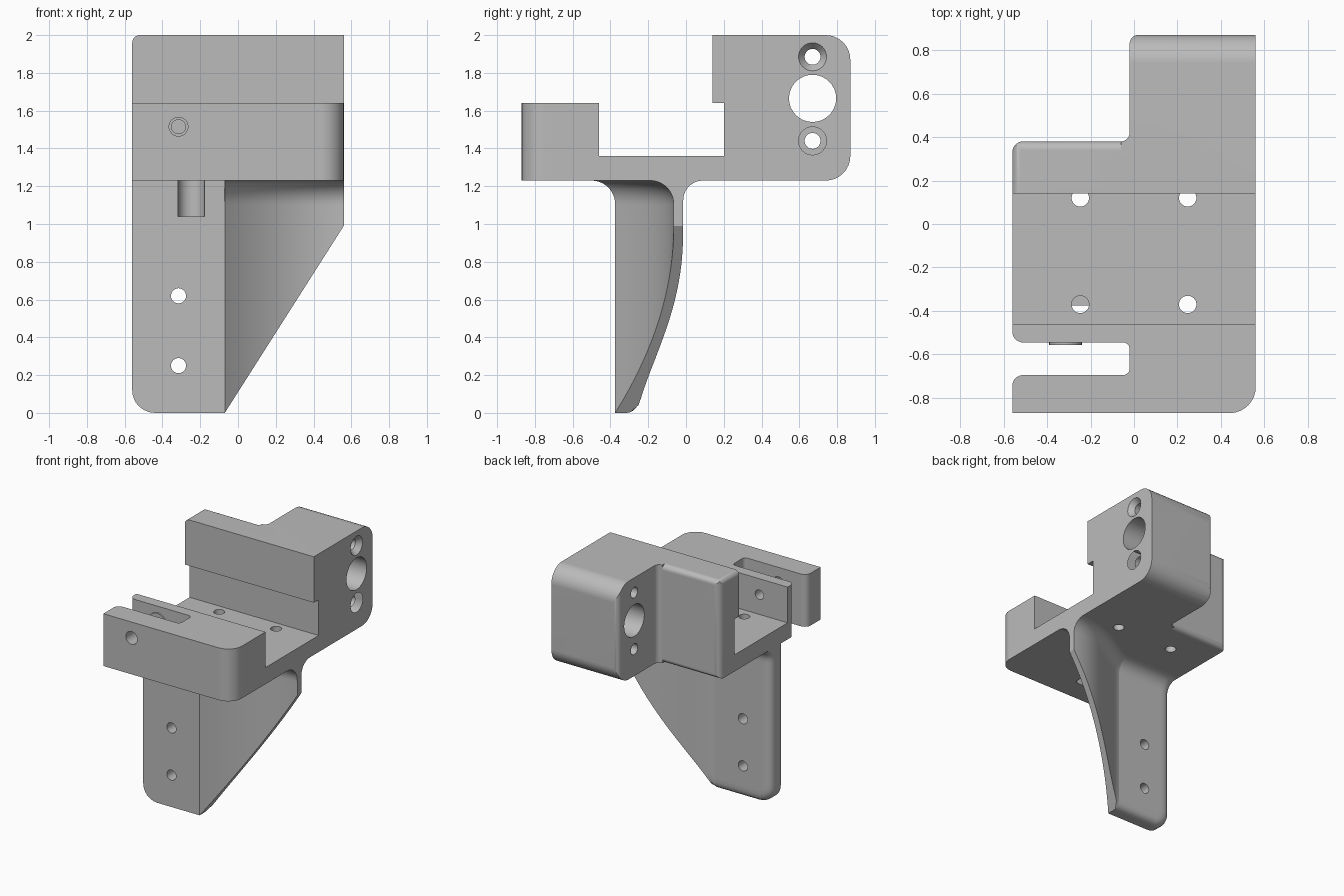
import bpy, bmesh, math
from mathutils import Vector, Matrix

cube = bpy.data.objects.get("Cube")
if cube:
    bpy.data.objects.remove(cube, do_unlink=True)

grey = bpy.data.materials.new("plain_grey")
grey.use_nodes = True
grey.diffuse_color = (0.5, 0.5, 0.5, 1)
grey.node_tree.nodes["Principled BSDF"].inputs["Base Color"].default_value = (0.5, 0.5, 0.5, 1)


def finish(bm, name):
    bmesh.ops.recalc_face_normals(bm, faces=bm.faces)
    mesh = bpy.data.meshes.new(name)
    bm.to_mesh(mesh)
    bm.free()
    mesh.materials.append(grey)
    ob = bpy.data.objects.new(name, mesh)
    bpy.context.collection.objects.link(ob)
    return ob


def rounded(corners, steps=8):
    """Outline from (a, b, radius) corners."""
    out = []
    for i, (a, b, r) in enumerate(corners):
        p = Vector((a, b))
        if not r:
            out.append(p)
            continue
        u = (Vector(corners[i - 1][:2]) - p).normalized()
        v = (Vector(corners[(i + 1) % len(corners)][:2]) - p).normalized()
        for k in range(steps + 1):
            t = k / steps * math.pi / 2
            out.append(p + u * r * (1 - math.sin(t)) + v * r * (1 - math.cos(t)))
    return out


def prism(name, outline, axis, lo, hi):
    """Extrude an outline along x (y, z points), y (x, z) or z (x, y)."""
    place = {"x": lambda a, b, h: (h, a, b),
             "y": lambda a, b, h: (a, h, b),
             "z": lambda a, b, h: (a, b, h)}[axis]
    bm = bmesh.new()
    low, high = [[bm.verts.new(place(a, b, h)) for a, b in outline] for h in (lo, hi)]
    bm.faces.new(low)
    bm.faces.new(high)
    for i in range(len(low)):
        bm.faces.new((low[i - 1], low[i], high[i], high[i - 1]))
    return finish(bm, name)


def rod(axis, a, b, r, lo, hi, r_end=None):
    """Round bar or cone along an axis."""
    bm = bmesh.new()
    bmesh.ops.create_cone(bm, cap_ends=True, segments=32, radius1=r,
                          radius2=r if r_end is None else r_end, depth=hi - lo)
    mid = (lo + hi) / 2
    if axis == "x":
        m = Matrix.Translation((mid, a, b)) @ Matrix.Rotation(math.pi / 2, 4, "Y")
    elif axis == "y":
        m = Matrix.Translation((a, mid, b)) @ Matrix.Rotation(-math.pi / 2, 4, "X")
    else:
        m = Matrix.Translation((a, b, mid))
    bm.transform(m)
    return finish(bm, "rod")


def combine(target, other, operation):
    mod = target.modifiers.new("combine", "BOOLEAN")
    mod.operation, mod.solver, mod.object = operation, "EXACT", other
    bpy.context.view_layer.objects.active = target
    bpy.ops.object.modifier_apply(modifier=mod.name)
    bpy.data.objects.remove(other, do_unlink=True)


# Upper body: side profiles of the deep right part and the shallow left part
def side_profile(back, r):
    return rounded([(-0.9, 1.23, 0), (back, 1.23, r), (back, 2, r), (0.14, 2, 0),
                    (0.14, 1.64, 0), (0.2, 1.64, 0), (0.2, 1.36, 0),
                    (-0.46, 1.36, 0), (-0.46, 1.64, 0), (-0.9, 1.64, 0)])


body = prism("bracket", side_profile(0.87, 0.13), "x", -0.06, 0.6)
combine(body, prism("left_part", side_profile(0.38, 0.04), "x", -0.6, 0.2), "UNION")

# Plan outline with the side slot, then the rounded top left edge
plan = rounded([(-0.56, -0.87, 0), (0.56, -0.87, 0.12), (0.56, 0.87, 0), (-0.02, 0.87, 0.04),
                (-0.02, 0.38, 0.04), (-0.56, 0.38, 0.05), (-0.56, -0.545, 0.05),
                (-0.02, -0.545, 0.03), (-0.02, -0.695, 0.03), (-0.56, -0.695, 0.05)])
combine(body, prism("plan", plan, "z", 1.1, 2.1), "INTERSECT")
front = rounded([(-0.56, 1.1, 0), (0.7, 1.1, 0), (0.7, 2, 0), (-0.56, 2, 0.04)])
combine(body, prism("front", front, "y", -1, 1), "INTERSECT")


# Leg: flat plate on the left, curved wing with a slanted edge on the right
def lower_edge(x):
    if x < -0.44:
        return 0.12 - math.sqrt(max(0, 0.12 ** 2 - (x + 0.44) ** 2))
    return max(0, (x + 0.07) / 0.63) * 0.99


def flare(z, r):
    h = min(max(0, z - (1.23 - r)), r)
    return r - math.sqrt(r * r - h * h)


def leg_front(x, z):
    u = max(0, (x + 0.07) / 0.63)
    y = -0.375 + 0.31 * (1 - (1 - u) ** 2)
    return y - (flare(z, 0.125) if x > -0.0705 else 0)


def leg_back(x, z):
    u = min(1, max(0, (x + 0.07) / 0.63))
    y = -0.255 + 0.24 * (1 - (1 - u ** 1.4) ** 2.5)
    if x < -0.44 and z < 0.12:
        d = 0.12 - math.hypot(x + 0.44, z - 0.12)
    else:
        d = min(x + 0.56, z)
    r = 0.06
    k = r - min(max(d, 0), r)
    return y - (r - math.sqrt(r * r - k * k)) + flare(z, 0.105)


edge = [0, 0.003, 0.01, 0.02, 0.035, 0.06, 0.09, 0.12]
columns = [-0.56 + e for e in edge] + [-0.3, -0.15, -0.072]
columns += [-0.07 + 0.63 * i / 24 for i in range(25)]
rows = edge + [i / 10 for i in range(2, 11)]
upper = [1.1 + 0.13 * math.sin(i / 10 * math.pi / 2) for i in range(11)] + [1.27]
bm = bmesh.new()
sheets = []
for depth in (leg_front, leg_back):
    sheet = []
    for x in columns:
        base = lower_edge(x)
        heights = [base + (1.05 - base) * t for t in rows] + upper
        sheet.append([bm.verts.new((x, depth(x, z), z)) for z in heights])
    for a, b in zip(sheet, sheet[1:]):
        for j in range(len(a) - 1):
            bm.faces.new((a[j], b[j], b[j + 1], a[j + 1]))
    sheets.append(sheet)


def rim(s):
    return ([c[0] for c in s] + s[-1][1:] + [c[-1] for c in s[-2::-1]] + s[0][-2:0:-1])


f, b = rim(sheets[0]), rim(sheets[1])
for i in range(len(f)):
    bm.faces.new((f[i - 1], f[i], b[i], b[i - 1]))
combine(body, finish(bm, "leg"), "UNION")

# Raised ring inside the slot
combine(body, rod("y", -0.315, 1.515, 0.075, -0.556, -0.52), "UNION")

# Holes: screw clearance in the leg, base, leg, front tab and side bores
holes = [rod("z", -0.247, -0.37, 0.07, 1.04, 1.23),
         rod("y", -0.315, 1.515, 0.05, -0.95, -0.65),
         rod("y", -0.315, 1.515, 0.037, -0.6, -0.4),
         rod("x", 0.67, 1.665, 0.125, -0.2, 0.7)]
holes += [rod("z", x, y, 0.04, 1.2, 1.45) for x in (-0.247, 0.247) for y in (-0.37, 0.12)]
holes += [rod("y", -0.315, z, 0.04, -0.5, -0.1) for z in (0.25, 0.62)]
for z in (1.44, 1.885):
    holes += [rod("x", 0.67, z, 0.042, -0.2, 0.7),
              rod("x", 0.67, z, 0.042, 0.52, 0.561, 0.075)]
for hole in holes:
    combine(body, hole, "DIFFERENCE")

# Smooth curves with crisp edges
bpy.ops.object.select_all(action="DESELECT")
body.select_set(True)
bpy.context.view_layer.objects.active = body
bpy.ops.object.shade_smooth_by_angle(angle=math.radians(30))
normals = body.modifiers.new("even_normals", "WEIGHTED_NORMAL")
normals.keep_sharp = True
